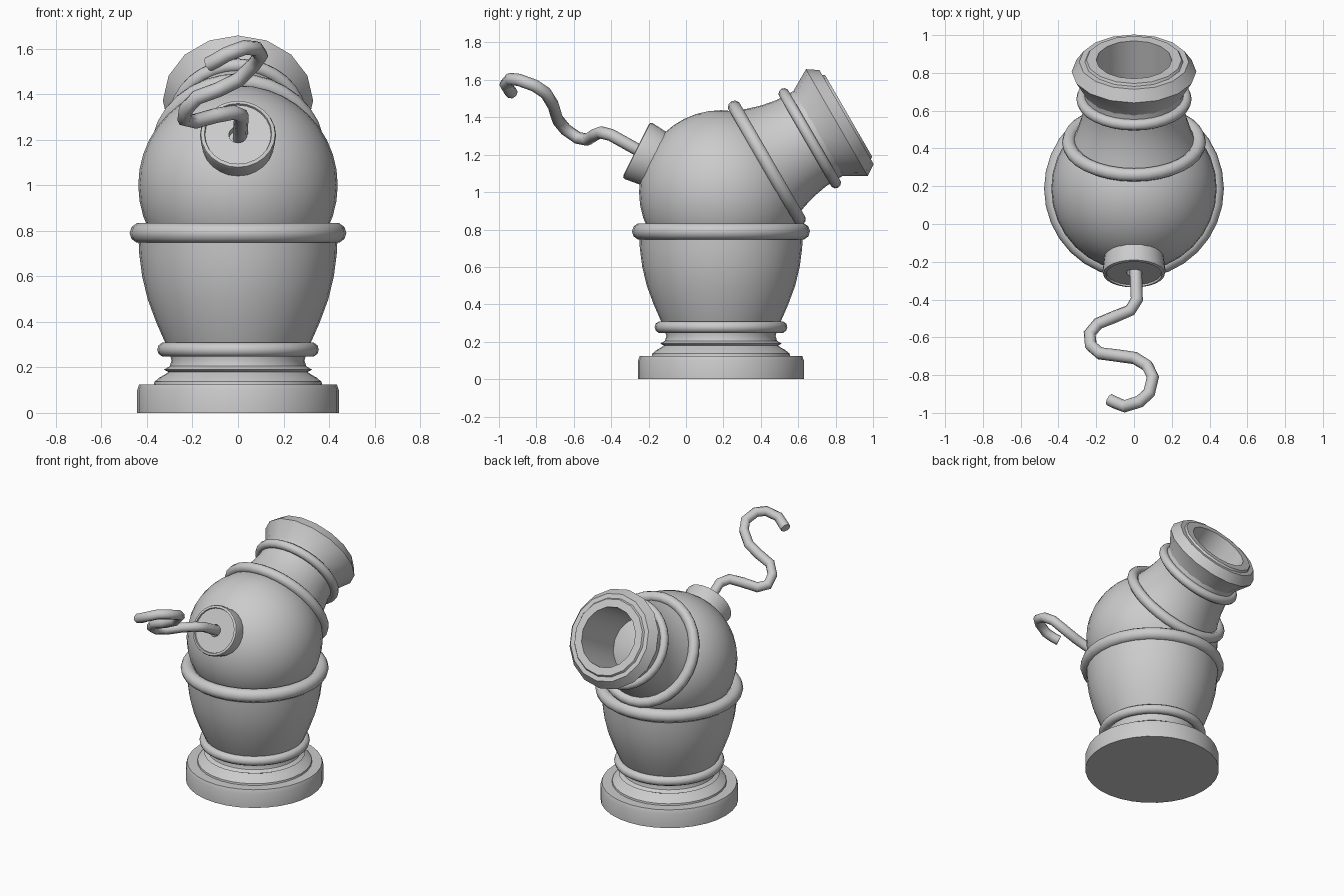
import bpy, bmesh
from math import radians, cos, sin, pi
from mathutils import Vector

if "Cube" in bpy.data.objects:
    bpy.data.objects.remove(bpy.data.objects["Cube"])

CENTRE = Vector((0, 0.187, 1.0))      # centre of the round chamber
UP = Vector((0, 0, 1))


def finish(obj, angle=35):
    bpy.ops.object.select_all(action='DESELECT')
    obj.select_set(True)
    bpy.context.view_layer.objects.active = obj
    bpy.ops.object.shade_smooth_by_angle(angle=radians(angle))


def lathe(name, profile, origin, axis=UP, sides=32, angle=35):
    """Spin (radius, height) points around an axis through origin."""
    bm = bmesh.new()
    rings = []
    for r, t in profile:
        if r == 0:
            rings.append([bm.verts.new((0, 0, t))] * sides)
        else:
            rings.append([bm.verts.new((r * cos(2 * pi * i / sides),
                                        r * sin(2 * pi * i / sides), t))
                          for i in range(sides)])
    for a, b in zip(rings, rings[1:]):
        for i in range(sides):
            j = (i + 1) % sides
            bm.faces.new(list(dict.fromkeys((a[i], a[j], b[j], b[i]))))
    bmesh.ops.recalc_face_normals(bm, faces=bm.faces)
    mesh = bpy.data.meshes.new(name)
    bm.to_mesh(mesh)
    bm.free()
    obj = bpy.data.objects.new(name, mesh)
    bpy.context.collection.objects.link(obj)
    obj.location = origin
    obj.rotation_euler = UP.rotation_difference(axis).to_euler()
    finish(obj, angle)
    return obj


def band(name, radius, tube, origin, axis=UP, sides=32):
    bpy.ops.mesh.primitive_torus_add(major_radius=radius, minor_radius=tube,
                                     major_segments=sides, minor_segments=10,
                                     location=origin,
                                     rotation=UP.rotation_difference(axis).to_euler())
    obj = bpy.context.object
    obj.name = name
    finish(obj, 60)


floor = Vector((0, CENTRE.y, 0))

# Foot disc and stepped pedestal
lathe("foot_disc", [(0, 0), (.443, 0), (.443, .10), (.434, .125), (0, .125)], floor)
lathe("pedestal", [(0, .12), (.37, .12), (.367, .137), (.345, .155), (.322, .168),
                   (.305, .18), (.325, .19), (.30, .205), (.292, .23), (.30, .26),
                   (0, .26)], floor)

# Bowl, round chamber and their bands
lathe("lower_bowl", [(0, .27), (.30, .27), (.325, .32), (.36, .40), (.397, .50),
                     (.421, .60), (.434, .70), (.438, .79), (0, .79)], floor)
bpy.ops.mesh.primitive_uv_sphere_add(segments=32, ring_count=20, radius=.438,
                                     location=CENTRE)
bpy.context.object.name = "round_chamber"
finish(bpy.context.object)
band("foot_band", .323, .032, floor + UP * .278)
band("waist_band", .431, .045, floor + UP * .79)

# Tilted barrel with its muzzle and bands
aim = Vector((0, cos(radians(30)), sin(radians(30))))
barrel_origin = CENTRE + Vector((0, -.5, .866)) * .012
lathe("barrel", [(0, .2), (.34, .25), (.325, .29), (.302, .35), (.281, .42),
                 (.266, .50), (.262, .61), (0, .61)][1:-1], barrel_origin, aim)
lathe("muzzle", [(.255, .58), (.262, .605), (.33, .722), (.29, .782), (.26, .782),
                 (.252, .795), (.20, .795), (.195, .35), (0, .35)],
      barrel_origin, aim, 16, 30)
band("barrel_rear_band", .345, .036, barrel_origin + aim * .29, aim)
band("barrel_front_band", .275, .03, barrel_origin + aim * .555, aim)

# Fuse socket
back = Vector((0, -cos(radians(26.5)), sin(radians(26.5))))
lathe("fuse_socket", [(0, .3), (.157, .3), (.157, .40), (.167, .49), (.163, .503),
                      (.148, .507), (.145, .497), (.04, .497), (.04, .45), (0, .45)],
      CENTRE, back, 24)

# Wavy fuse
path = [(.01, -.21, 1.2), (.01, -.266, 1.23), (.015, -.40, 1.305), (-.02, -.457, 1.32),
        (-.10, -.49, 1.305), (-.19, -.527, 1.28), (-.235, -.58, 1.29),
        (-.228, -.644, 1.335), (-.18, -.685, 1.385), (-.085, -.697, 1.42),
        (.005, -.71, 1.465), (.07, -.75, 1.53), (.10, -.81, 1.57),
        (.08, -.894, 1.60), (.03, -.94, 1.605), (-.05, -.965, 1.575),
        (-.10, -.945, 1.545), (-.13, -.93, 1.53)]
curve = bpy.data.curves.new("fuse", 'CURVE')
curve.dimensions = '3D'
curve.bevel_depth = .033
curve.bevel_resolution = 2
curve.use_fill_caps = True
spline = curve.splines.new('POLY')
spline.points.add(len(path) - 1)
for point, co in zip(spline.points, path):
    point.co = (*co, 1)
fuse = bpy.data.objects.new("fuse", curve)
bpy.context.collection.objects.link(fuse)
bpy.ops.object.select_all(action='DESELECT')
fuse.select_set(True)
bpy.context.view_layer.objects.active = fuse
bpy.ops.object.convert(target='MESH')
finish(bpy.context.object, 55)
